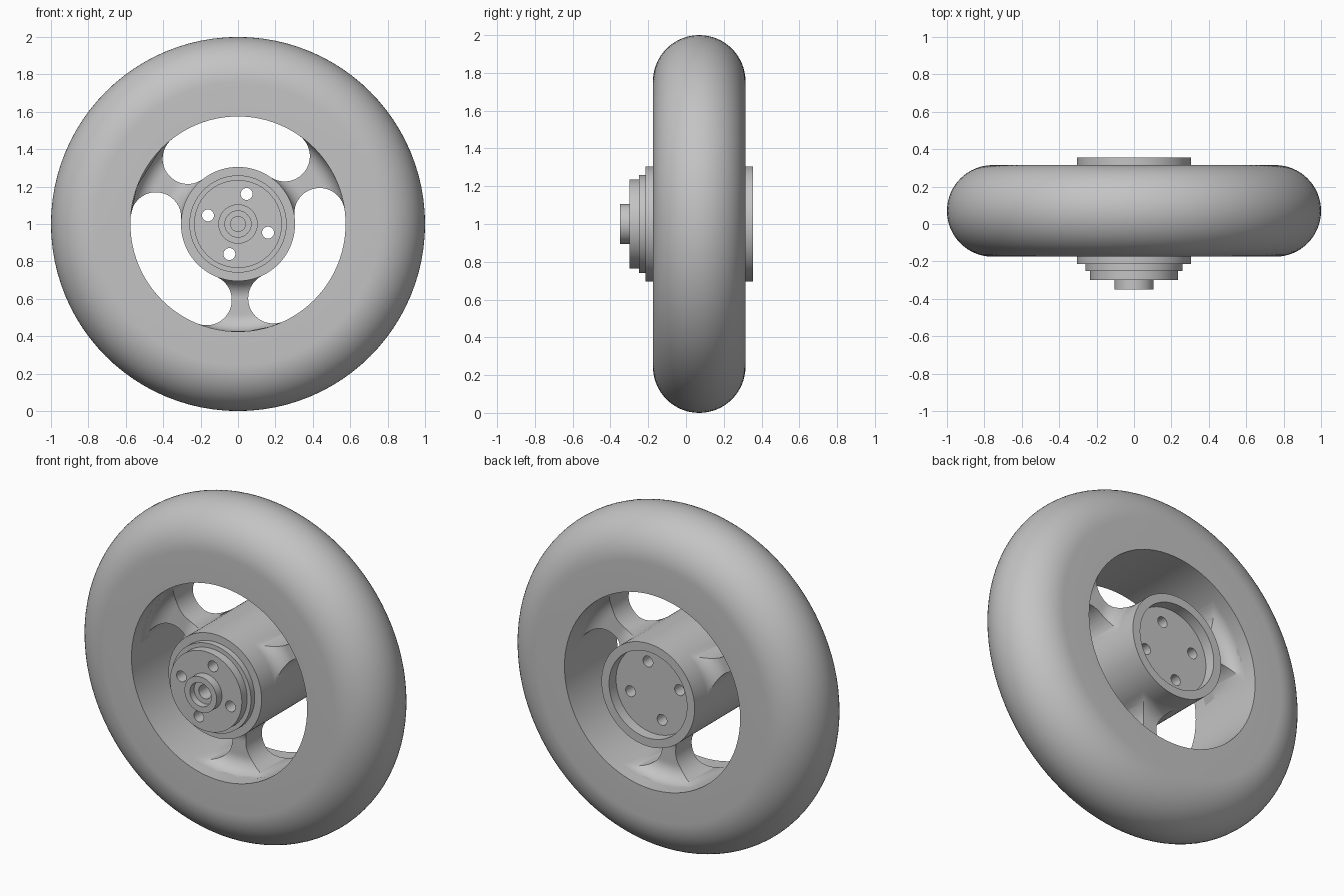
import bpy, bmesh
from math import sin, cos, acos, pi, radians, sqrt

cube = bpy.data.objects.get("Cube")
if cube:
    bpy.data.objects.remove(cube)

AXLE_Z = 1.0
MID = 0.07            # middle of the tyre along the axle
HUB_R, RIM_R = 0.305, 0.575

grey = bpy.data.materials.new("plain grey")
grey.use_nodes = True
colour = (0.55, 0.55, 0.55, 1)
grey.diffuse_color = colour
grey.node_tree.nodes["Principled BSDF"].inputs["Base Color"].default_value = colour


def polar(r, angle, y):
    return (r * cos(angle), y, AXLE_Z + r * sin(angle))


def finish(name, bm):
    bmesh.ops.remove_doubles(bm, verts=bm.verts, dist=1e-5)
    bmesh.ops.recalc_face_normals(bm, faces=bm.faces)
    mesh = bpy.data.meshes.new(name)
    bm.to_mesh(mesh)
    bm.free()
    mesh.materials.append(grey)
    ob = bpy.data.objects.new(name, mesh)
    bpy.context.collection.objects.link(ob)
    return ob


def smooth(ob):
    bpy.ops.object.select_all(action='DESELECT')
    ob.select_set(True)
    bpy.context.view_layer.objects.active = ob
    bpy.ops.object.shade_smooth_by_angle(angle=radians(30))


def lathe(name, profile, segments=96, closed=False):
    """Turn (radius, y) points around the axle."""
    bm = bmesh.new()
    rings = [[bm.verts.new(polar(r, 2 * pi * i / segments, y)) for i in range(segments)]
             for r, y in profile]
    pairs = list(zip(rings, rings[1:]))
    if closed:
        pairs.append((rings[-1], rings[0]))
    else:
        bm.faces.new(rings[0])
        bm.faces.new(rings[-1])
    for a, b in pairs:
        for i in range(segments):
            j = (i + 1) % segments
            bm.faces.new((a[i], a[j], b[j], b[i]))
    return finish(name, bm)


# Tyre: flat sides with a half-round tread
HALF, ROUND_R = 0.245, 0.755
tread = [(ROUND_R + HALF * sin(pi * i / 32), MID - HALF * cos(pi * i / 32)) for i in range(33)]
tyre = lathe("tyre", [(RIM_R, MID - HALF)] + tread + [(RIM_R, MID + HALF)], closed=True)
smooth(tyre)

# Hub: stepped front with a recessed boss, dished back
hub = lathe("hub", [
    (0.04, -0.22), (0.04, -0.31), (0.07, -0.31), (0.07, -0.35), (0.105, -0.35),
    (0.105, -0.30), (0.235, -0.30), (0.235, -0.25), (0.26, -0.25), (0.26, -0.215),
    (HUB_R, -0.215), (HUB_R, 0.355), (0.255, 0.355), (0.255, 0.29)])

# Four bolt holes through the hub
for k in range(4):
    bpy.ops.mesh.primitive_cylinder_add(
        vertices=32, radius=0.032, depth=1.2, rotation=(pi / 2, 0, 0),
        location=polar(0.167, radians(74 + 90 * k), 0))
    cutter = bpy.context.object
    cutter.hide_render = True
    bpy.context.view_layer.objects.active = hub
    cut = hub.modifiers.new("bolt_hole", 'BOOLEAN')
    cut.operation = 'DIFFERENCE'
    cut.solver = 'EXACT'
    cut.object = cutter
    bpy.ops.object.modifier_apply(modifier=cut.name)
    bpy.data.objects.remove(cutter)
smooth(hub)

# Spokes: waisted by round slot ends, flared into the hub and the rim
SLOT_R = (HUB_R + RIM_R) / 2
END_R = (RIM_R - HUB_R) / 2
END_ANGLE = radians(24)
THIN, FILLET = 0.075, 0.09


def half_angle(r):
    c = (r * r + SLOT_R ** 2 - END_R ** 2) / (2 * r * SLOT_R)
    return END_ANGLE - acos(min(1, c))


def half_depth(r):
    gap = FILLET - min(r - HUB_R, RIM_R - r)
    gap = min(FILLET, max(0, gap))
    return THIN + FILLET - sqrt(FILLET ** 2 - gap ** 2)


def spoke(name, direction, rows=32, cols=12):
    bm = bmesh.new()
    loops = []
    for i in range(rows + 1):
        # rows crowd towards both ends where the curves are tight
        r = SLOT_R - END_R * cos(pi * i / rows)
        a, d = half_angle(r), half_depth(r)
        across = [a * (2 * j / cols - 1) for j in range(cols + 1)]
        points = [(t, -d) for t in across] + [(t, d) for t in reversed(across)]
        loops.append([bm.verts.new(polar(r, direction + t, MID + y)) for t, y in points])
    n = len(loops[0])
    for a, b in zip(loops, loops[1:]):
        for j in range(n):
            k = (j + 1) % n
            bm.faces.new((a[j], a[k], b[k], b[j]))
    bm.faces.new(loops[0])
    bm.faces.new(loops[-1])
    smooth(finish(name, bm))


for label, degrees in (("left", 31.5), ("right", 151.5), ("lower", 271.5)):
    spoke(label + "_spoke", radians(degrees))
